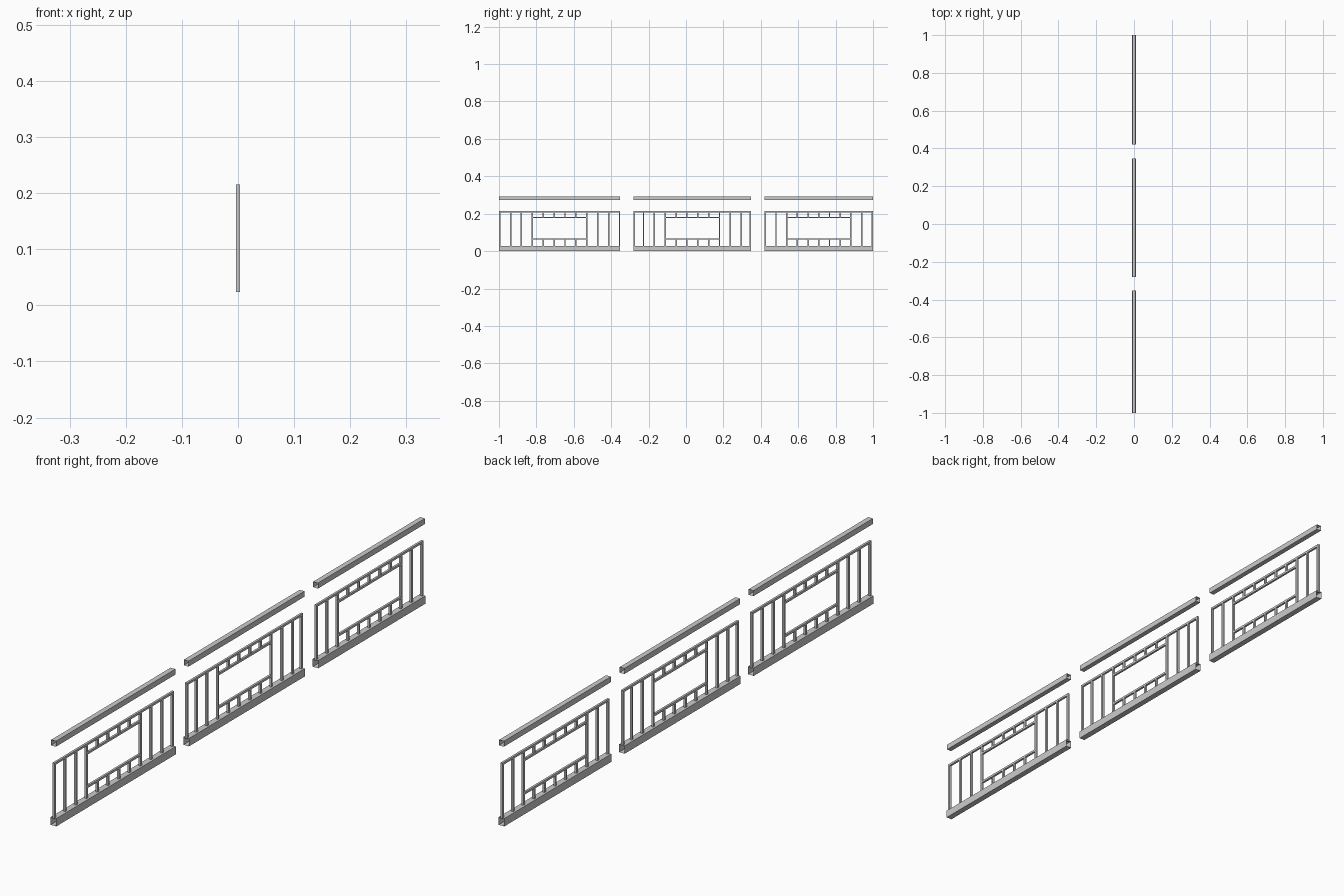
import bpy
import bmesh

if "Cube" in bpy.data.objects:
    bpy.data.objects.remove(bpy.data.objects["Cube"])

T = 0.0075                      # bar thickness
Z_LOW, Z_HIGH = 0.024, 0.215    # panel bottom and top
Z_SILL, Z_HEAD = 0.065, 0.18    # inner opening bars


def make_object(name, bm):
    bmesh.ops.recalc_face_normals(bm, faces=bm.faces)
    mesh = bpy.data.meshes.new(name)
    bm.to_mesh(mesh)
    bm.free()
    obj = bpy.data.objects.new(name, mesh)
    bpy.context.collection.objects.link(obj)
    return obj


def add_box(bm, y0, y1, z0, z1, half_x=T / 2):
    verts = bmesh.ops.create_cube(bm, size=1)["verts"]
    for v in verts:
        v.co.x *= 2 * half_x
        v.co.y = y0 if v.co.y < 0 else y1
        v.co.z = z0 if v.co.z < 0 else z1
    return verts


def rail(name, y0, y1, z0, z1, half_x):
    # hollow extrusion with open ends
    bm = bmesh.new()
    add_box(bm, y0, y1, z0, z1, half_x)
    bm.normal_update()
    ends = [f for f in bm.faces if abs(f.normal.y) > 0.5]
    bmesh.ops.delete(bm, geom=ends, context='FACES_ONLY')
    make_object(name, bm)


def panel(tag, y0, y1, bars, left, right):
    # full-height balusters
    bm = bmesh.new()
    for i, y in enumerate(bars):
        if not left < i < right:
            add_box(bm, y - T / 2, y + T / 2, Z_LOW, Z_HIGH - T)
    make_object(tag + "_balusters", bm)

    # short stubs above and below the opening
    bm = bmesh.new()
    for y in bars[left + 1:right]:
        add_box(bm, y - T / 2, y + T / 2, Z_LOW, Z_SILL - T / 2)
        add_box(bm, y - T / 2, y + T / 2, Z_HEAD + T / 2, Z_HIGH - T)
    make_object(tag + "_stubs", bm)

    # horizontal bars of the panel
    bm = bmesh.new()
    add_box(bm, y0, y1, Z_HIGH - T, Z_HIGH)
    for z in (Z_SILL, Z_HEAD):
        add_box(bm, bars[left] + T / 2, bars[right] - T / 2, z - T / 2, z + T / 2)
    make_object(tag + "_crossbars", bm)

    # handrail and bottom rail
    rail(tag + "_bottom_rail", y0, y1, 0.0, 0.027, 0.0105)
    rail(tag + "_handrail", y0, y1, 0.273, 0.292, 0.009)


def spaced(a, b, count):
    return [a + (b - a) * i / (count - 1) for i in range(count)]


h = T / 2
panel("first", -1.0, -0.352, spaced(-1 + h, -0.352 - h, 12), 3, 8)
middle = [-0.281 + h] + spaced(-0.227, 0.295, 10) + [0.347 - h]
panel("middle", -0.281, 0.347, middle, 3, 8)
panel("last", 0.42, 1.0, spaced(0.42 + h, 1 - h, 11), 2, 8)
